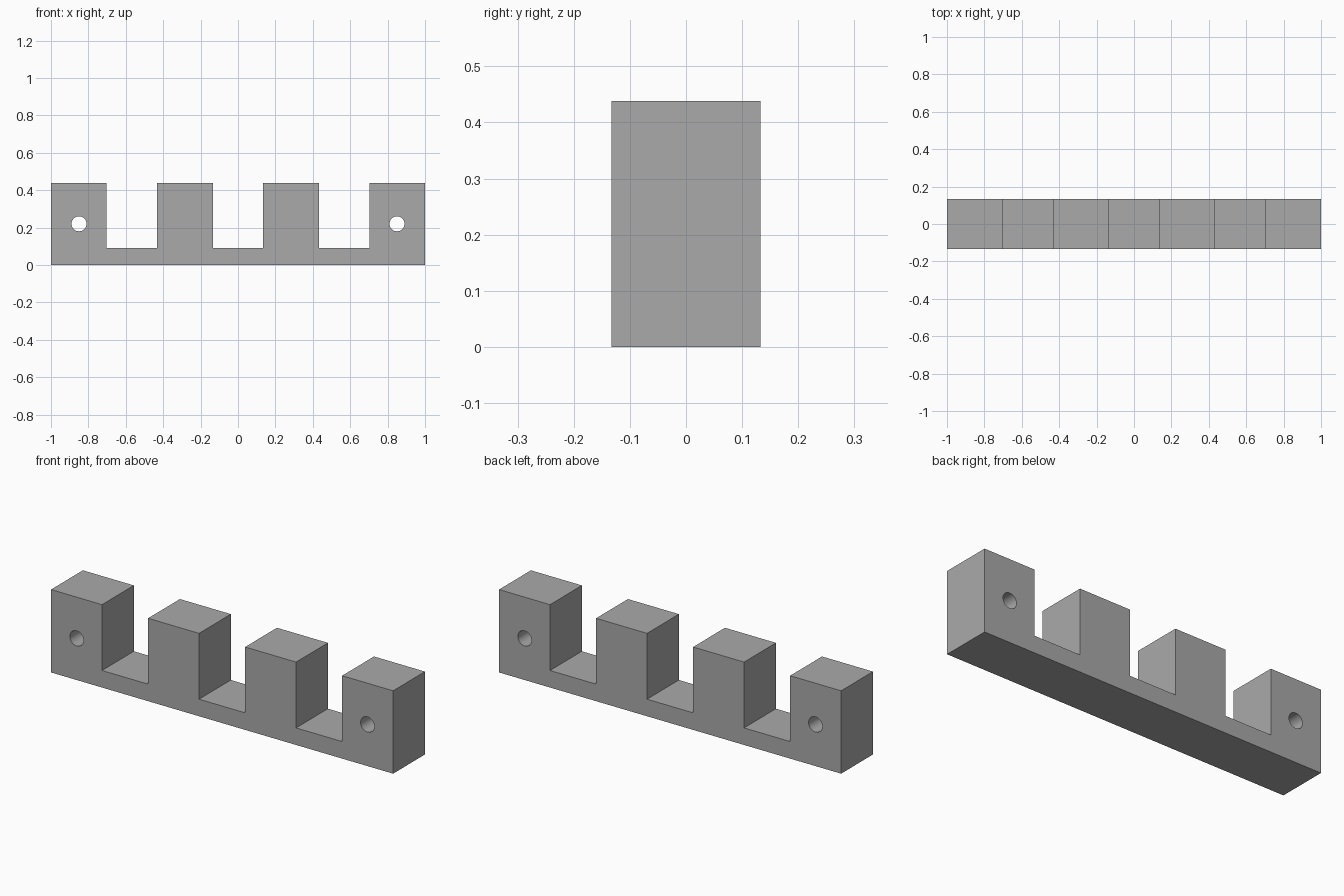
import bpy, bmesh, math

if "Cube" in bpy.data.objects:
    bpy.data.objects.remove(bpy.data.objects["Cube"], do_unlink=True)

TOOTH, GAP = 0.298, 0.2693
HEIGHT, FLOOR, HALF_DEPTH = 0.438, 0.09, 0.133
HOLE_X, HOLE_Z, HOLE_R = 0.85, 0.22, 0.04

grey = bpy.data.materials.new("plain grey")
grey.use_nodes = True
colour = (0.4, 0.4, 0.4, 1)
grey.diffuse_color = colour
grey.node_tree.nodes["Principled BSDF"].inputs["Base Color"].default_value = colour

# Comb outline: four square teeth rising from a thin bar
outline = [(1, 0), (-1, 0)]
for i in range(4):
    left = -1 + i * (TOOTH + GAP)
    right = left + TOOTH
    if i > 0:
        outline.append((left, FLOOR))
    outline += [(left, HEIGHT), (right, HEIGHT)]
    if i < 3:
        outline.append((right, FLOOR))

# Extrude the outline through the depth
bm = bmesh.new()
face = bm.faces.new([bm.verts.new((x, -HALF_DEPTH, z)) for x, z in outline])
extruded = bmesh.ops.extrude_face_region(bm, geom=[face], use_keep_orig=True)
bmesh.ops.translate(bm, vec=(0, 2 * HALF_DEPTH, 0),
                    verts=[v for v in extruded["geom"] if isinstance(v, bmesh.types.BMVert)])
bmesh.ops.recalc_face_normals(bm, faces=bm.faces)
mesh = bpy.data.meshes.new("toothed_rack")
bm.to_mesh(mesh)
bm.free()
mesh.materials.append(grey)
rack = bpy.data.objects.new("toothed_rack", mesh)
bpy.context.collection.objects.link(rack)

# Round mounting holes through the two end teeth
for side in (-1, 1):
    bpy.ops.mesh.primitive_cylinder_add(vertices=48, radius=HOLE_R, depth=4 * HALF_DEPTH,
                                        location=(side * HOLE_X, 0, HOLE_Z),
                                        rotation=(math.pi / 2, 0, 0))
    cutter = bpy.context.object
    cutter.name = "hole_cutter"
    cutter.hide_render = True
    cutter.data.materials.append(grey)
    cut = rack.modifiers.new("mounting_hole", 'BOOLEAN')
    cut.operation = 'DIFFERENCE'
    cut.solver = 'EXACT'
    cut.object = cutter
    bpy.context.view_layer.objects.active = rack
    bpy.ops.object.modifier_apply(modifier=cut.name)
    bpy.data.objects.remove(cutter, do_unlink=True)

# Smooth hole walls, sharp block edges
bpy.ops.object.select_all(action='DESELECT')
rack.select_set(True)
bpy.context.view_layer.objects.active = rack
bpy.ops.object.shade_smooth_by_angle(angle=math.radians(30))
